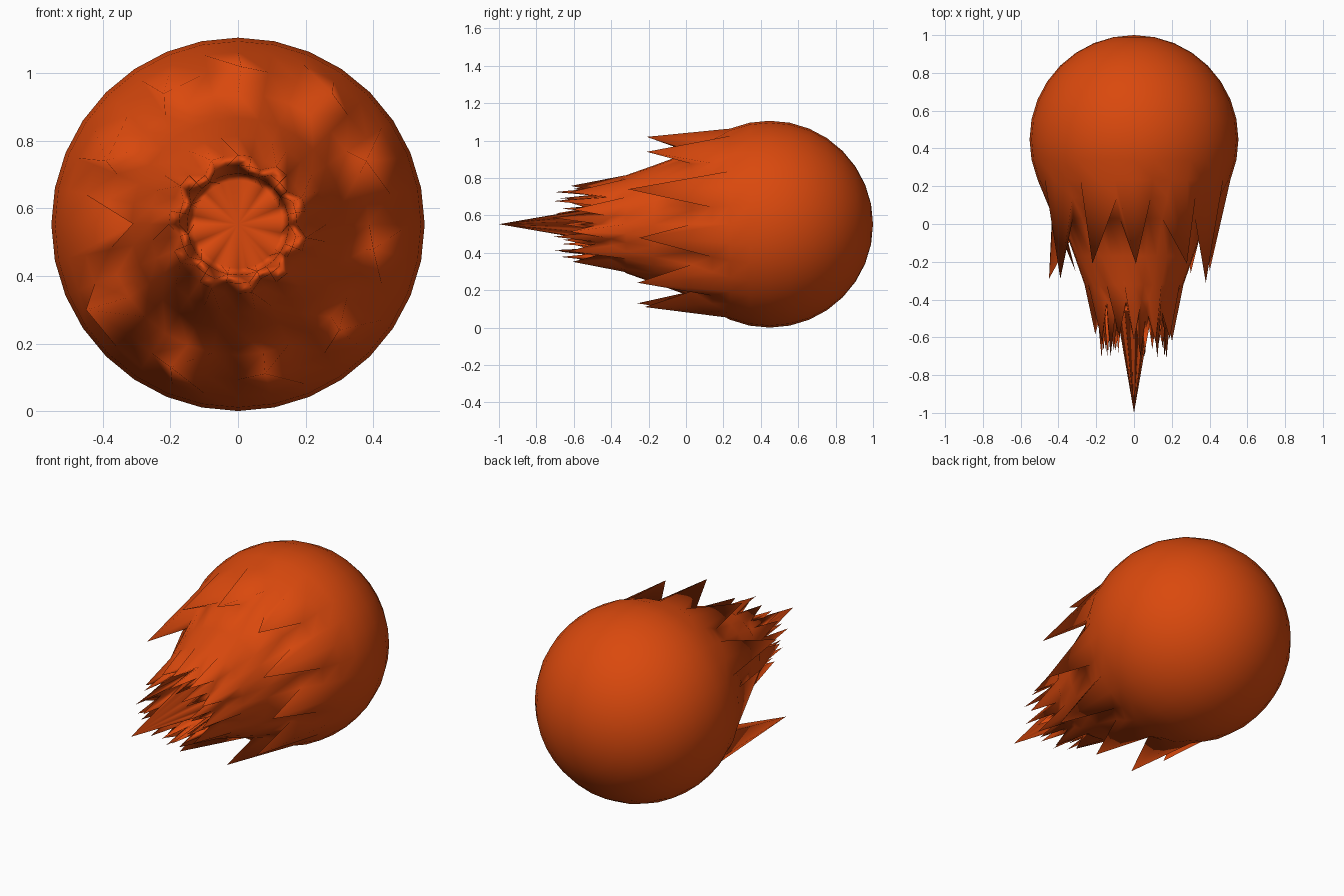
import bpy, bmesh, math, random

if "Cube" in bpy.data.objects:
    bpy.data.objects.remove(bpy.data.objects["Cube"])

random.seed(4)
R, N = 0.553, 32          # ball radius, sides around the y axis
CY, CZ = 1.0 - R, R       # ball centre

fire = bpy.data.materials.new("flame orange")
fire.diffuse_color = (0.70, 0.066, 0.004, 1)
fire.use_nodes = True
fire.node_tree.nodes["Principled BSDF"].inputs["Base Color"].default_value = fire.diffuse_color

bm = bmesh.new()


def ring(r, y):
    """Ring of vertices about the y axis, starting at the top."""
    return [bm.verts.new((r * math.sin(2 * math.pi * i / N), y,
                          CZ + r * math.cos(2 * math.pi * i / N))) for i in range(N)]


def pull(verts, start, step, tip_y):
    """Pull every step-th vertex backwards into a spike."""
    for i in range(start, N - step + 2, step):
        verts[i].co.y = tip_y + random.uniform(-0.03, 0.03)


# Ball: rings from the round nose back to where the flames start
rings = []
for k in range(1, 12):
    a = math.pi * k / 16
    rings.append(ring(R * math.sin(a), CY + R * math.cos(a)))

# Outer flame tips on the last ball ring (x, z, y)
tips = [(0.01, 1.02, -.21), (.28, .94, -.21), (.38, .74, -.31), (.40, .48, -.25),
        (.30, .24, -.26), (.08, .11, -.22), (-.20, .13, -.26), (-.45, .30, -.29),
        (-.31, .555, -.25), (-.39, .74, -.29), (-.22, .94, -.21)]
for n, (x, z, y) in enumerate(tips):
    rings[-1][3 * n].co = (x, y, z)

# Tapering tail and its crowns of flame: radius, y, spike start, step, tip y
tail = [(.388, .03, 0, 0, 0), (.315, -.17, 0, 0, 0), (.262, -.32, 0, 0, 0),
        (.205, -.40, 0, 3, -.60), (.175, -.46, 1, 3, -.69),
        (.150, -.42, 2, 3, -.68), (.130, -.25, 0, 0, 0)]
for r, y, start, step, tip in tail:
    rings.append(ring(r, y))
    if step:
        pull(rings[-1], start, step, tip)

# Skin between rings, closed at the nose and at the long centre spike
for a, b in zip(rings, rings[1:]):
    for i in range(N):
        j = (i + 1) % N
        bm.faces.new((a[i], a[j], b[j], b[i]))
nose = bm.verts.new((0, 1.0, CZ))
spike = bm.verts.new((0, -1.0, CZ))
for i in range(N):
    j = (i + 1) % N
    bm.faces.new((nose, rings[0][j], rings[0][i]))
    bm.faces.new((spike, rings[-1][i], rings[-1][j]))
bmesh.ops.recalc_face_normals(bm, faces=bm.faces)
for f in bm.faces:
    f.smooth = True

mesh = bpy.data.meshes.new("fireball")
bm.to_mesh(mesh)
bm.free()
mesh.materials.append(fire)
obj = bpy.data.objects.new("fireball", mesh)
bpy.context.collection.objects.link(obj)
